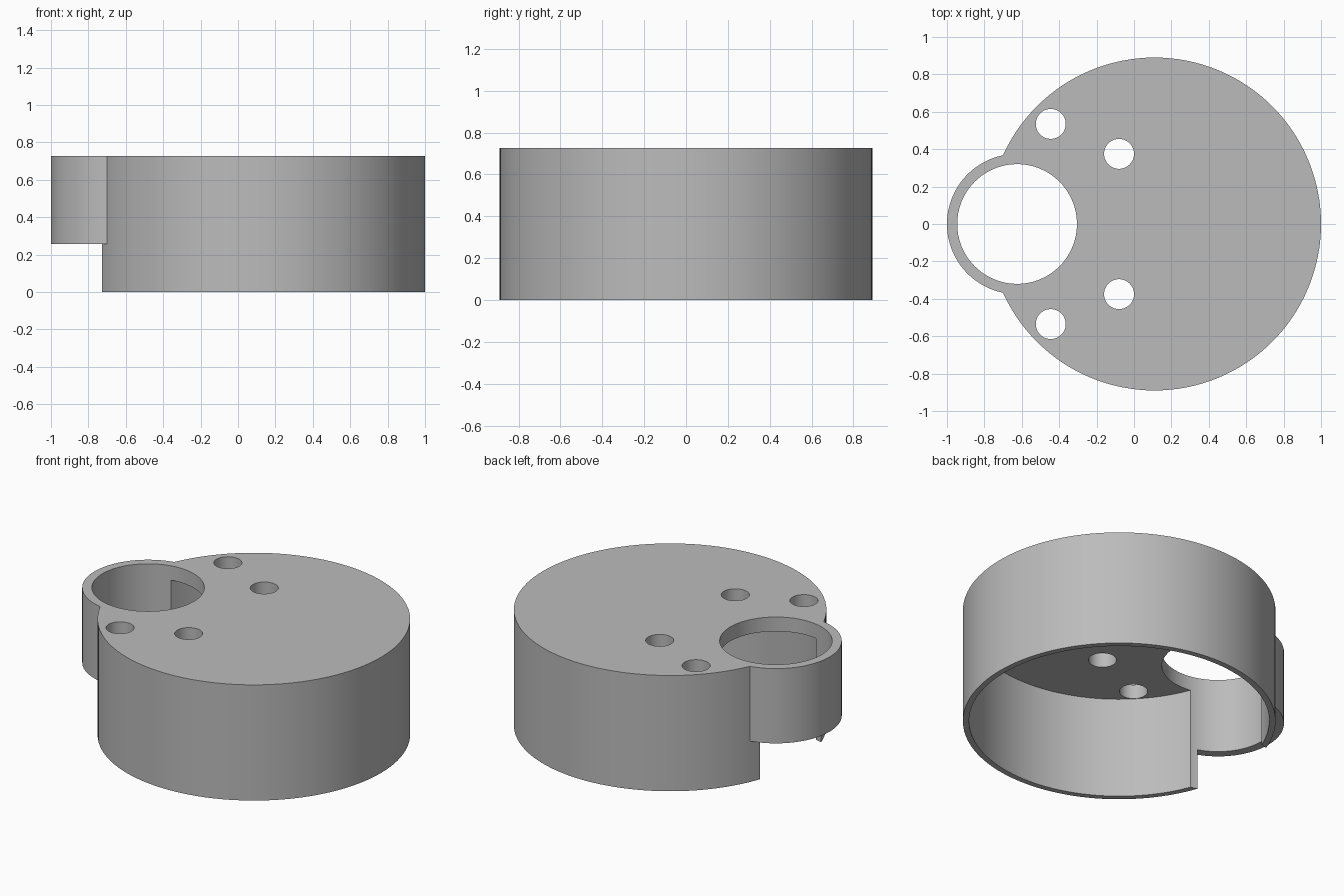
import bpy

old = bpy.data.objects.get("Cube")
if old:
    bpy.data.objects.remove(old, do_unlink=True)

HEIGHT = 0.727
ROOF = 0.09
BODY_X, BODY_R, WALL = 0.11, 0.89, 0.035
RING_X, RING_R, BORE_R, RING_Z = -0.625, 0.375, 0.32, 0.257
HOLE_R = 0.08


def cylinder(name, x, y, radius, z0, z1, sides=128):
    bpy.ops.mesh.primitive_cylinder_add(
        vertices=sides, radius=radius, depth=z1 - z0, location=(x, y, (z0 + z1) / 2))
    obj = bpy.context.object
    obj.name = name
    return obj


def combine(target, tool, operation):
    mod = target.modifiers.new(tool.name, "BOOLEAN")
    mod.operation = operation
    mod.solver = "EXACT"
    mod.object = tool
    bpy.context.view_layer.objects.active = target
    bpy.ops.object.modifier_apply(modifier=mod.name)
    bpy.data.objects.remove(tool, do_unlink=True)


# Round cap with a shorter side ring
cap = cylinder("round_cap", BODY_X, 0, BODY_R, 0, HEIGHT)
combine(cap, cylinder("side_ring", RING_X, 0, RING_R, RING_Z, HEIGHT), "UNION")

# Hollow underside, then the large bore that also opens the wall
combine(cap, cylinder("cavity", BODY_X, 0, BODY_R - WALL, -0.2, HEIGHT - ROOF), "DIFFERENCE")
combine(cap, cylinder("bore", RING_X, 0, BORE_R, -0.3, 1), "DIFFERENCE")

# Two mirrored pairs of small holes through the roof
for x, y in ((-0.445, 0.535), (-0.08, 0.375)):
    for side in (1, -1):
        combine(cap, cylinder("hole", x, y * side, HOLE_R, 0.3, 1, 64), "DIFFERENCE")

# Plain grey finish
grey = bpy.data.materials.new("plain_grey")
grey.use_nodes = True
colour = (0.5, 0.5, 0.5, 1)
grey.diffuse_color = colour
grey.node_tree.nodes["Principled BSDF"].inputs["Base Color"].default_value = colour
cap.data.materials.clear()
cap.data.materials.append(grey)

# Smooth round walls with sharp rims
bpy.ops.object.select_all(action="DESELECT")
cap.select_set(True)
bpy.context.view_layer.objects.active = cap
bpy.ops.object.shade_smooth_by_angle()
